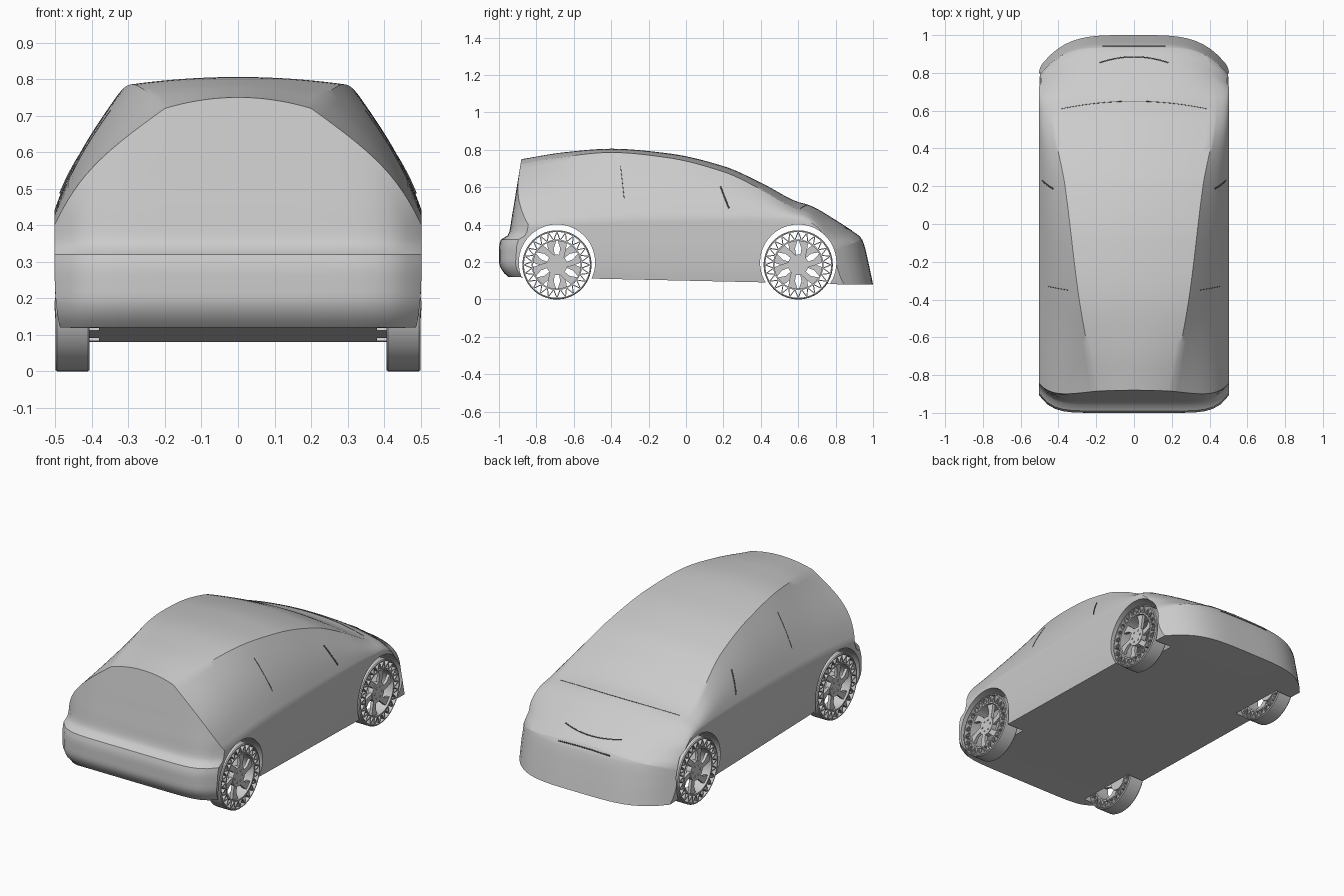
import bpy, bmesh, math
from mathutils import Matrix, Vector

cube = bpy.data.objects.get("Cube")
if cube:
    bpy.data.objects.remove(cube, do_unlink=True)


def material(name, value):
    m = bpy.data.materials.new(name)
    m.use_nodes = True
    col = (value, value, value, 1)
    m.diffuse_color = col
    m.node_tree.nodes["Principled BSDF"].inputs["Base Color"].default_value = col
    return m


GREY = material("body grey", 0.6)
DARK = material("seam dark grey", 0.12)


def add_object(name, bm, mat=GREY, angle=35):
    bmesh.ops.recalc_face_normals(bm, faces=bm.faces)
    me = bpy.data.meshes.new(name)
    bm.to_mesh(me)
    bm.free()
    me.materials.append(mat)
    ob = bpy.data.objects.new(name, me)
    bpy.context.collection.objects.link(ob)
    smooth(ob, angle)
    return ob


def smooth(ob, angle=35):
    bpy.ops.object.select_all(action='DESELECT')
    ob.select_set(True)
    bpy.context.view_layer.objects.active = ob
    bpy.ops.object.shade_smooth_by_angle(angle=math.radians(angle))


def curve_at(table, x):
    """Monotone smooth interpolation through a few points."""
    if x <= table[0][0]:
        return table[0][1]
    if x >= table[-1][0]:
        return table[-1][1]
    slope = [(b[1] - a[1]) / (b[0] - a[0]) for a, b in zip(table, table[1:])]
    i = max(k for k in range(len(slope)) if table[k][0] <= x)

    def tangent(k):
        if k == 0 or k == len(slope):
            return slope[min(k, len(slope) - 1)]
        a, b = slope[k - 1], slope[k]
        return 2 * a * b / (a + b) if a * b > 0 else 0
    h = table[i + 1][0] - table[i][0]
    f = (x - table[i][0]) / h
    return (table[i][1] * (1 + 2 * f) * (1 - f) ** 2 + table[i + 1][1] * f * f * (3 - 2 * f)
            + h * f * (1 - f) * (tangent(i) * (1 - f) - tangent(i + 1) * f))


# Body shape along its length
REAR, NOSE = -0.88, 0.93
ROOF = [(REAR, .75), (-.65, .787), (-.4, .806), (-.1, .782), (.2, .713), (.4, .625),
        (.6, .521), (.65, .508), (.8, .425), (NOSE, .338)]
BELT = [(REAR, .40), (-.4, .43), (.3, .44), (.6, .43), (.8, .37), (NOSE, .27)]
ROOF_HALF = [(REAR, .2), (-.4, .29), (.2, .365), (.6, .43), (.8, .42), (NOSE, .38)]
CROWN = [(REAR, .03), (-.4, .02), (.2, .03), (.6, .04), (NOSE, .035)]
SIDE_BULGE = [(REAR, .045), (-.4, .018), (.6, .015), (NOSE, .02)]
# Tail and nose outlines by height
TAIL = [(.12, -.07), (.15, -.1), (.2, -.12), (.27, -.12), (.325, -.108), (.345, -.07),
        (.45, -.05), (.6, -.025), (.75, 0)]
FRONT = [(.08, .07), (.2, .045), (.3, .02), (.338, 0)]


def body_point(u, v, s):
    """u runs across, v from floor to roof, s from tail to nose."""
    low = .12 - .04 * (s - REAR) / (NOSE - REAR)
    belt = curve_at(BELT, s)
    crown = curve_at(CROWN, s)
    if v < .5:
        f = v * 2
        half = .503 - .015 * (1 - f) ** 4
        z = low + (belt - low) * f
    else:
        f = v * 2 - 1
        half = .503 + (curve_at(ROOF_HALF, s) - .503) * f
        half += curve_at(SIDE_BULGE, s) * math.sin(math.pi * f)
        z = belt + (curve_at(ROOF, s) - crown - belt) * f
    z += crown * (1 - u * u) * v ** 4
    x = u * half
    back = max(0, (-s - .5) / .38) ** 1.5
    ahead = max(0, (s - .6) / .33) ** 1.5
    y = s + back * (curve_at(TAIL, z) + .09 * abs(x / .5) ** 8)
    y += ahead * (curve_at(FRONT, z) - .17 * (x / .5) ** 4)
    return Vector((x, y, z))


def patch(bm, func, n, m):
    grid = [[bm.verts.new(func(i / n, j / m)) for j in range(m + 1)] for i in range(n + 1)]
    for i in range(n):
        for j in range(m):
            bm.faces.new((grid[i][j], grid[i + 1][j], grid[i + 1][j + 1], grid[i][j + 1]))


def along(t):
    return REAR + (NOSE - REAR) * t


NU, NV, NS = 24, 28, 56
bm = bmesh.new()
for end in (0, 1):
    patch(bm, lambda a, b: body_point(2 * a - 1, end, along(b)), NU, NS)
    patch(bm, lambda a, b: body_point(2 * end - 1, a, along(b)), NV, NS)
    patch(bm, lambda a, b: body_point(2 * a - 1, b, along(end)), NU, NV)
bmesh.ops.remove_doubles(bm, verts=bm.verts, dist=1e-5)
body = add_object("body_shell", bm)

# Wheel arches, cut through the shell and left open inside
AXLES = {"front": .6, "rear": -.69}
INNER, OUTER = .38, .62
TURN = Matrix.Rotation(math.pi / 2, 4, 'Y')
bm = bmesh.new()
for y in AXLES.values():
    for side in (1, -1):
        place = Matrix.Translation((side * (INNER + OUTER) / 2, y, .197)) @ TURN
        bmesh.ops.create_cone(bm, cap_ends=True, segments=56, radius1=.204, radius2=.204,
                              depth=OUTER - INNER, matrix=place)
cutter = add_object("arch_cutter", bm)
cutter.hide_render = True
mod = body.modifiers.new("arches", 'BOOLEAN')
mod.operation, mod.solver, mod.object = 'DIFFERENCE', 'EXACT', cutter
shell = bpy.data.meshes.new_from_object(body.evaluated_get(bpy.context.evaluated_depsgraph_get()))
body.modifiers.clear()
body.data = shell
bpy.data.objects.remove(cutter, do_unlink=True)
bm = bmesh.new()
bm.from_mesh(shell)
caps = [f for f in bm.faces if all(abs(abs(v.co.x) - INNER) < 1e-3 for v in f.verts)]
bmesh.ops.delete(bm, geom=caps, context='FACES')
bm.to_mesh(shell)
bm.free()
smooth(body)


# Wheels, made around the x axis with the outer side at +x
def polar(x, r, a):
    return Vector((x, r * math.cos(a), r * math.sin(a)))


def ring(bm, profile, n=64):
    loops = [[bm.verts.new(polar(x, r, 2 * math.pi * k / n)) for x, r in profile]
             for k in range(n)]
    for k in range(n):
        a, b = loops[k], loops[(k + 1) % n]
        for i in range(len(profile)):
            j = (i + 1) % len(profile)
            bm.faces.new((a[i], a[j], b[j], b[i]))


def prism(bm, outline, x0, x1):
    a, b = ([bm.verts.new((x, p.y, p.z)) for p in outline] for x in (x0, x1))
    bm.faces.new(a)
    bm.faces.new(b)
    for i in range(len(a)):
        j = (i + 1) % len(a)
        bm.faces.new((a[i], a[j], b[j], b[i]))


def make_tyre(bm):
    ring(bm, [(-.047, .176), (-.047, .181), (-.042, .185), (.042, .185), (.047, .181), (.047, .176)])


def make_web(bm):
    teeth = 24
    step = math.pi / teeth
    for k in range(teeth * 2):
        r0, r1 = (.133, .177) if k % 2 else (.177, .133)
        a, b = polar(0, r0, k * step), polar(0, r1, (k + 1) * step)
        off = (b - a).cross(Vector((1, 0, 0))).normalized() * .0025
        prism(bm, [a - off, b - off, b + off, a + off], -.04, .044)


def make_rim(bm):
    ring(bm, [(-.042, .127), (-.042, .135), (.045, .135), (.045, .127)])
    prism(bm, [polar(0, .055, k * math.pi / 16) for k in range(32)], .005, .036)
    spokes = 6
    for k in range(spokes):
        a = 2 * math.pi * k / spokes
        prism(bm, [polar(0, .05, a - .3), polar(0, .09, a - .02), polar(0, .13, a + .1),
                   polar(0, .13, a + .5), polar(0, .09, a + .33), polar(0, .05, a + .3)], .015, .032)
        nut = polar(0, .033, a)
        prism(bm, [nut + polar(0, .006, j * math.pi / 4) for j in range(8)], .03, .04)


for part, maker in (("tyre", make_tyre), ("tyre_web", make_web), ("rim", make_rim)):
    for end, y in AXLES.items():
        for side, sign in (("left", 1), ("right", -1)):
            bm = bmesh.new()
            maker(bm)
            ob = add_object(f"{end}_{side}_{part}", bm)
            ob.location = (sign * .453, y, .185)
            ob.rotation_euler.z = 0 if sign > 0 else math.pi


# Thin seams and slits lying on the body
def seam(name, points, radius=.0025):
    cu = bpy.data.curves.new(name, 'CURVE')
    cu.dimensions = '3D'
    cu.bevel_depth = radius
    cu.bevel_resolution = 1
    cu.materials.append(DARK)
    line = cu.splines.new('POLY')
    line.points.add(len(points) - 1)
    for p, co in zip(line.points, points):
        p.co = (*co, 1)
    bpy.context.collection.objects.link(bpy.data.objects.new(name, cu))


SPAN = [k / 10 for k in range(-10, 11)]
seam("bonnet_slit", [body_point(.45 * k, 1, .885 - .03 * k * k) for k in SPAN], .003)
seam("nose_slit", [body_point(.4 * k, .9, NOSE) for k in SPAN], .003)
seam("windscreen_base", [body_point(.9 * k, 1, .65 - .04 * k * k) for k in SPAN], .0015)
for side, u in (("left", 1), ("right", -1)):
    seam(side + "_window_slit", [body_point(u, .83 - .023 * k, .185 + .0045 * k) for k in range(11)], .004)
    seam(side + "_door_pillar", [body_point(u, .9 - .025 * k, -.35 + .002 * k) for k in range(11)], .0015)
